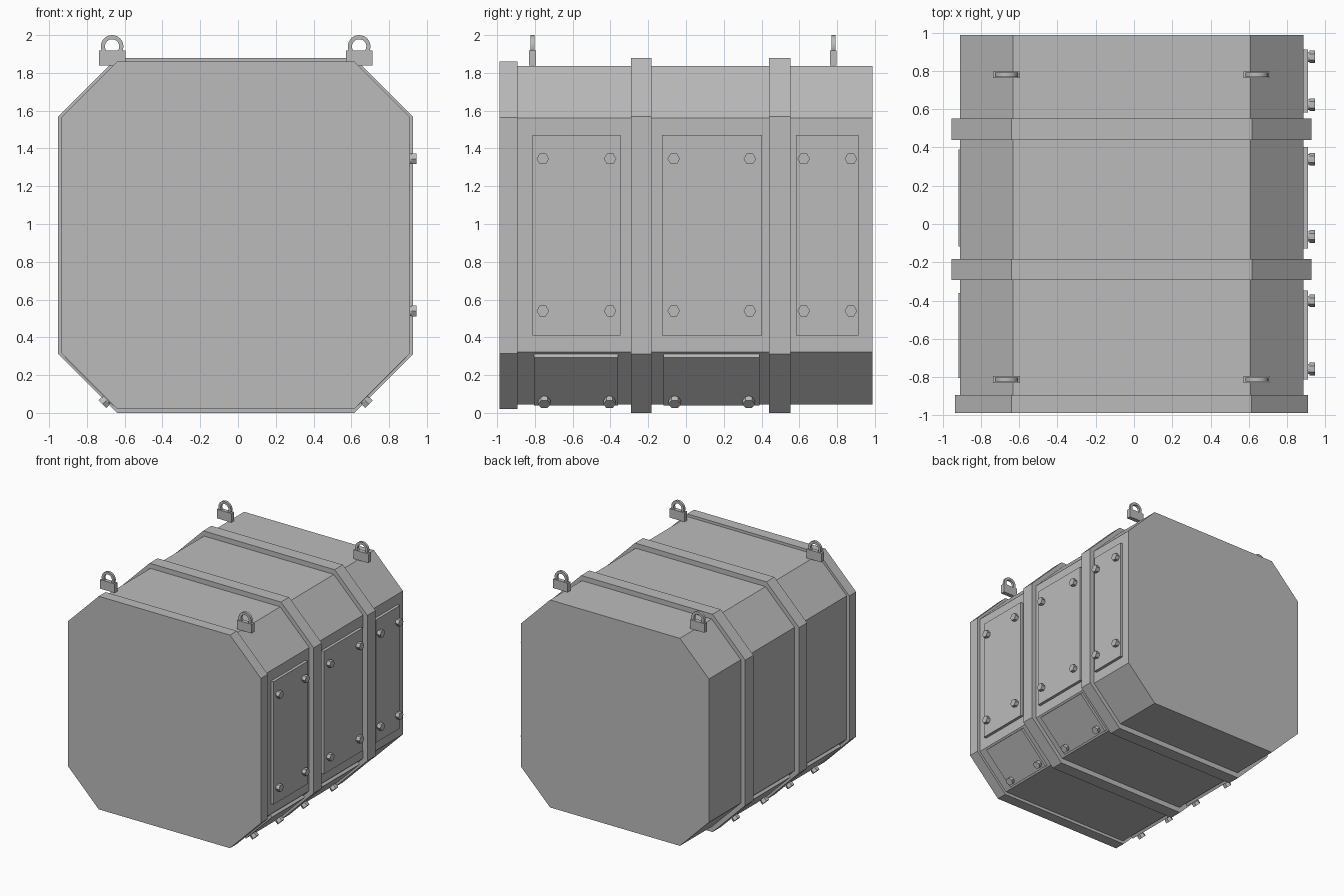
import bpy, bmesh, math
from mathutils import Matrix, Vector

cube = bpy.data.objects.get("Cube")
if cube:
    bpy.data.objects.remove(cube, do_unlink=True)

CX = -0.0125        # centre line of the hull
HALF = 0.8975       # half width of the hull
CUT = 0.277         # corner cut of the hull
LOW = 0.045         # underside of the hull

steel = bpy.data.materials.new("grey_steel")
steel.use_nodes = True
grey = (0.5, 0.5, 0.5, 1)
steel.diffuse_color = grey
steel.node_tree.nodes["Principled BSDF"].inputs["Base Color"].default_value = grey


def finish(name, bm):
    bmesh.ops.recalc_face_normals(bm, faces=bm.faces)
    mesh = bpy.data.meshes.new(name)
    bm.to_mesh(mesh)
    bm.free()
    mesh.materials.append(steel)
    ob = bpy.data.objects.new(name, mesh)
    bpy.context.collection.objects.link(ob)
    return ob


def octagon(name, half, z0, z1, cut, y0, y1):
    """Cut-cornered block running along y."""
    bm = bmesh.new()
    mid, hz = (z0 + z1) / 2, (z1 - z0) / 2
    ring = [(half, cut - hz), (half, hz - cut), (half - cut, hz), (cut - half, hz)]
    ring += [(-a, -b) for a, b in ring]
    face = bm.faces.new([bm.verts.new((CX + a, y0, mid + b)) for a, b in ring])
    out = bmesh.ops.extrude_face_region(bm, geom=[face])["geom"]
    verts = [v for v in out if isinstance(v, bmesh.types.BMVert)]
    bmesh.ops.translate(bm, verts=verts, vec=(0, y1 - y0, 0))
    return finish(name, bm)


def box(name, size, matrix):
    bm = bmesh.new()
    bmesh.ops.create_cube(bm, size=1, matrix=matrix @ Matrix.Diagonal((*size, 1)))
    return finish(name, bm)


def bolt(name, base, normal):
    """Hexagonal head on a thin collar, standing on base."""
    bm = bmesh.new()
    turn = Vector(normal).to_track_quat('Z', 'Y').to_matrix().to_4x4()
    for r, low, high, sides in ((0.027, 0, 0.012, 12), (0.033, 0.008, 0.036, 6)):
        spot = Matrix.Translation(base) @ turn @ Matrix.Translation((0, 0, (low + high) / 2))
        if sides == 6:
            spot = spot @ Matrix.Rotation(math.pi / 2, 4, 'Z')
        bmesh.ops.create_cone(bm, cap_ends=True, segments=sides, radius1=r, radius2=r,
                              depth=high - low, matrix=spot)
    return finish(name, bm)


def lifting_ring(name, x, y, z, outer, inner, thick, n=24):
    bm = bmesh.new()
    loops = []
    for r, side in ((outer, -1), (outer, 1), (inner, 1), (inner, -1)):
        loops.append([bm.verts.new((x + r * math.cos(t * math.tau / n), y + side * thick / 2,
                                    z + r * math.sin(t * math.tau / n))) for t in range(n)])
    for k in range(4):
        a, b = loops[k], loops[(k + 1) % 4]
        for i in range(n):
            j = (i + 1) % n
            bm.faces.new((a[i], a[j], b[j], b[i]))
    ob = finish(name, bm)
    bpy.ops.object.select_all(action='DESELECT')
    bpy.context.view_layer.objects.active = ob
    ob.select_set(True)
    bpy.ops.object.shade_smooth_by_angle()
    return ob


# Hull, front rim and two raised bands
octagon("hull", HALF, LOW, 1.837, CUT, -0.98, 0.987)
octagon("front_rim", 0.922, 0.02, 1.86, 0.295, -0.987, -0.893)
octagon("front_band", 0.94, 0, 1.88, 0.312, -0.292, -0.182)
octagon("rear_band", 0.94, 0, 1.88, 0.312, 0.44, 0.552)

# Side hatches with a bolt in each corner
face_x = CX + HALF
hatches = (("front", -0.813, -0.347, -0.758, -0.402),
           ("middle", -0.127, 0.403, -0.065, 0.338),
           ("rear", 0.583, 0.912, 0.623, 0.873))
for place, y0, y1, b0, b1 in hatches:
    box(f"{place}_side_hatch", (0.03, y1 - y0, 1.06),
        Matrix.Translation((face_x + 0.01, (y0 + y1) / 2, 0.94)))
    for i, y in enumerate((b0, b1)):
        for j, z in enumerate((0.54, 1.345)):
            bolt(f"{place}_hatch_bolt_{i}{j}", (face_x + 0.025, y, z), (1, 0, 0))

# Lower sloping plates on both sides, bolted near their bottom edge
slopes = (("front", -0.805, -0.36, -0.75, -0.405),
          ("middle", -0.118, 0.39, -0.06, 0.332))
for side, sx in (("left", 1), ("right", -1)):
    normal = Vector((sx, 0, -1)).normalized()
    middle = Vector((CX + sx * (HALF - CUT / 2), 0, LOW + CUT / 2))
    down = Vector((-sx, 0, -1)).normalized()
    tilt = Matrix.Rotation(sx * math.pi / 4, 4, 'Y')
    for place, y0, y1, b0, b1 in slopes:
        spot = middle + normal * 0.01 + Vector((0, (y0 + y1) / 2, 0))
        box(f"{place}_{side}_sloping_plate", (0.03, y1 - y0, 0.36), Matrix.Translation(spot) @ tilt)
        for i, y in enumerate((b0, b1)):
            bolt(f"{place}_{side}_plate_bolt_{i}",
                 middle + normal * 0.024 + down * 0.135 + Vector((0, y, 0)), normal)

# Lifting eyes on the top corners
for side, sx in (("left", 1), ("right", -1)):
    for place, y in (("front", -0.812), ("rear", 0.78)):
        x = CX + sx * 0.654
        box(f"{place}_{side}_lifting_base", (0.14, 0.036, 0.078),
            Matrix.Translation((x, y, 1.879)))
        lifting_ring(f"{place}_{side}_lifting_ring", x, y, 1.94, 0.06, 0.038, 0.022)
